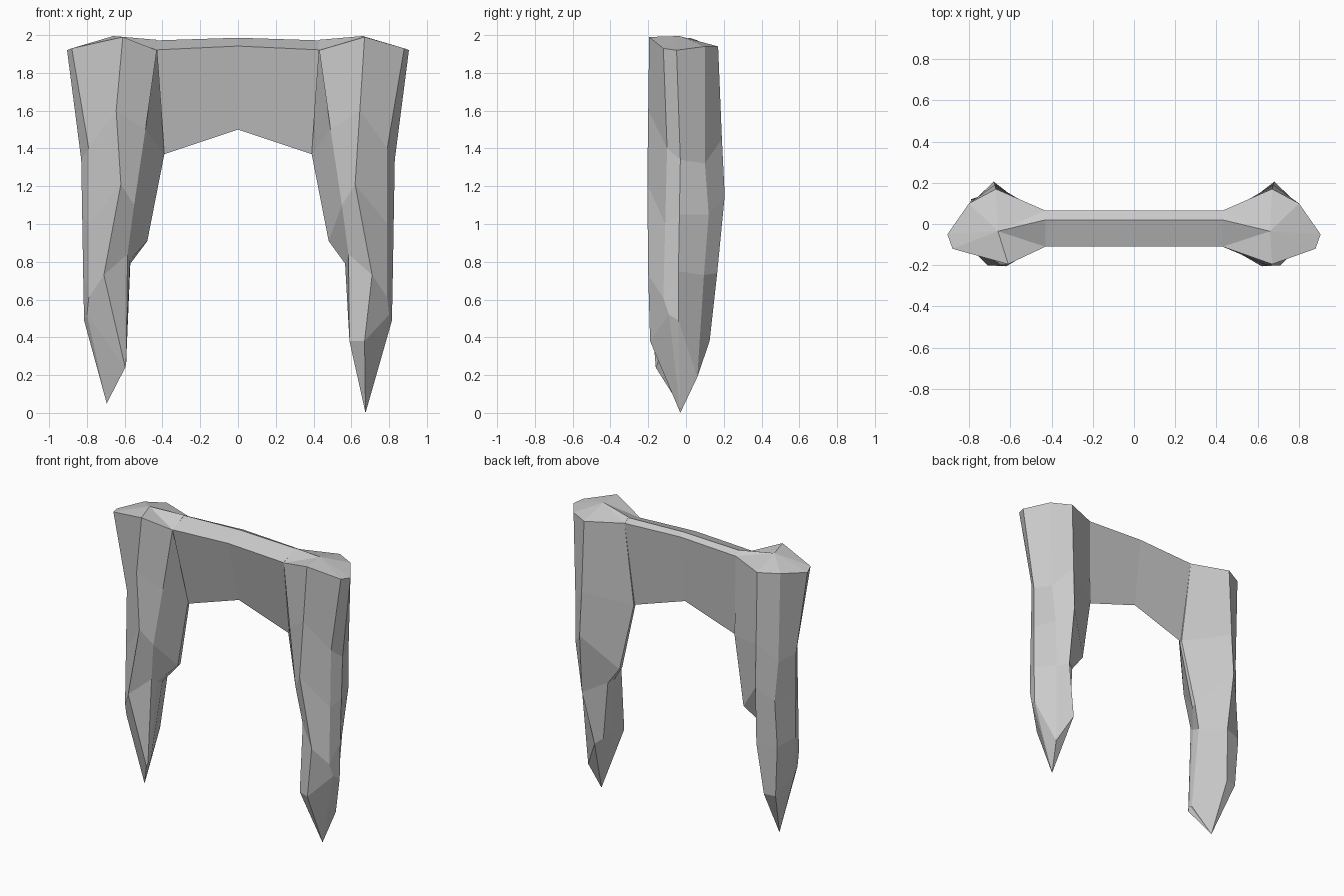
import bpy, bmesh

if "Cube" in bpy.data.objects:
    bpy.data.objects.remove(bpy.data.objects["Cube"])


def make_object(name, verts, faces):
    mesh = bpy.data.meshes.new(name)
    mesh.from_pydata(verts, [], faces)
    bm = bmesh.new()
    bm.from_mesh(mesh)
    bmesh.ops.recalc_face_normals(bm, faces=bm.faces)
    bm.to_mesh(mesh)
    bm.free()
    obj = bpy.data.objects.new(name, mesh)
    bpy.context.collection.objects.link(obj)
    return obj


def strips(rows, n):
    return [(r * n + i, r * n + (i + 1) % n, (r + 1) * n + (i + 1) % n, (r + 1) * n + i)
            for r in range(rows - 1) for i in range(n)]


# Vertical edges of one chiselled leg, each running top to bottom
EDGES = {
    "inner_front": [(.43, -.11, 1.92), (.49, -.13, 1.50), (.55, -.15, 1.10), (.585, -.12, .84), (.59, -.16, .38)],
    "front": [(.67, -.195, 1.99), (.645, -.20, 1.60), (.62, -.205, 1.21), (.71, -.20, .73), (.67, -.19, .38)],
    "outer_front": [(.88, -.12, 1.93), (.79, -.10, 1.40), (.79, -.11, 1.00), (.79, -.12, .61), (.80, -.09, .52)],
    "outer": [(.905, -.05, 1.92), (.83, -.03, 1.34), (.825, -.035, 1.05), (.82, -.04, .75), (.815, -.04, .49)],
    "outer_back": [(.80, .10, 1.94), (.785, .10, 1.32), (.77, .12, 1.05), (.74, .095, .73), (.715, .06, .19)],
    "back": [(.67, .17, 1.94), (.675, .19, 1.45), (.68, .205, 1.15), (.69, .165, .74), (.62, .125, .38)],
    "inner_back": [(.43, .065, 1.95), (.39, .02, 1.37), (.48, .05, .91), (.57, .05, .79), (.597, .06, .40)],
    "inner": [(.43, .02, 1.975), (.39, .00, 1.37), (.48, .02, .91), (.567, -.02, .79), (.59, -.04, .42)],
}


def leg(name, side, tip, changes):
    edges = {k: list(v) for k, v in EDGES.items()}
    for (edge, row), co in changes.items():
        edges[edge][row] = co
    cols = list(edges.values())
    n, rows = len(cols), len(cols[0])
    verts = [c[r] for r in range(rows) for c in cols] + [(.66, -.035, 1.995), tip]
    faces = strips(rows, n)
    # Peaked cap and pointed foot
    for i in range(n):
        j = (i + 1) % n
        faces.append((i, j, n * rows))
        faces.append(((rows - 1) * n + i, (rows - 1) * n + j, n * rows + 1))
    return make_object(name, [(side * x, y, z) for x, y, z in verts], faces)


leg("right_leg", 1, (.675, -.03, .0), {})
leg("left_leg", -1, (.695, -.04, .05), {
    ("front", 0): (.61, -.195, 1.99),
    ("front", 4): (.597, -.16, .24),
    ("inner_front", 4): (.592, -.15, .26),
    ("inner", 3): (.572, -.08, .81),
    ("inner", 4): (.592, -.14, .27),
    ("inner_back", 3): (.57, -.02, .79),
    ("inner_back", 4): (.594, -.12, .26),
    ("back", 3): (.66, .165, .74),
    ("back", 4): (.69, .125, .38),
    ("outer_back", 3): (.79, .12, .73),
    ("outer_back", 4): (.77, .11, .38),
})

# Lintel: wedge section narrowing downward, arched below and slightly crowned above
beam = []
for s in (-1, 0, 1):
    mid = s == 0
    t, b = s * .43, s * .39
    low = 1.5 if mid else 1.37
    rise = .02 if mid else 0
    beam += [(t, -.11, 1.922 + rise), (t, .02, 1.972 + rise * .7), (t, .065, 1.95 + rise),
             (b, .01, low)]
make_object("lintel", beam, strips(3, 4) + [(0, 1, 2, 3), (8, 9, 10, 11)])
